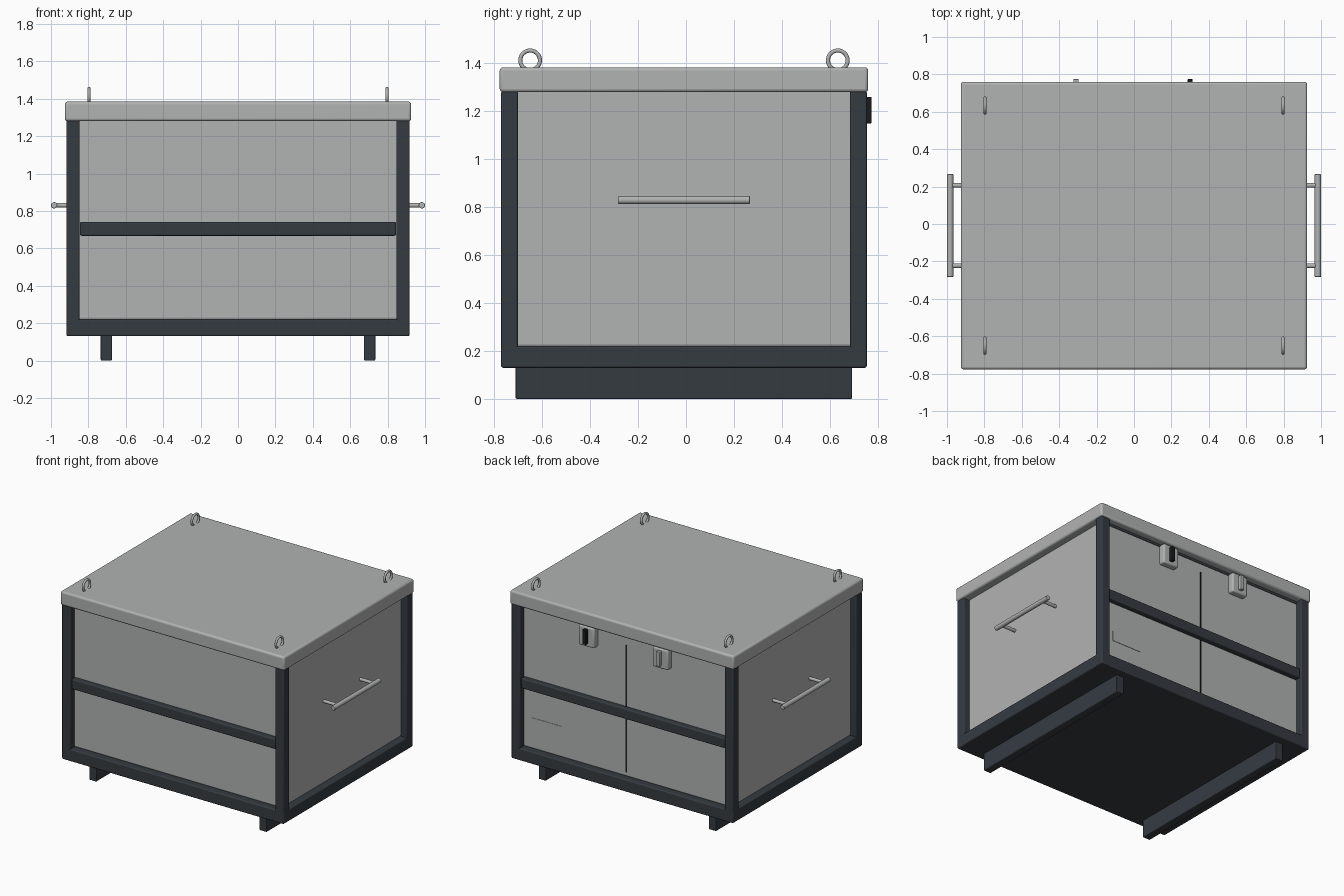
import bpy, bmesh, math
from mathutils import Matrix, Vector

cube = bpy.data.objects.get("Cube")
if cube:
    bpy.data.objects.remove(cube, do_unlink=True)


def material(name, rgb):
    m = bpy.data.materials.new(name)
    m.use_nodes = True
    m.diffuse_color = (*rgb, 1)
    m.node_tree.nodes["Principled BSDF"].inputs["Base Color"].default_value = (*rgb, 1)
    return m


GREY = material("light grey", (0.44, 0.45, 0.445))
DARK = material("dark slate", (0.035, 0.044, 0.053))
BLACK = material("black", (0.01, 0.011, 0.012))
CY = -0.0085  # depth centre of the crate


def finish(name, bm, mat, bevel=0):
    mesh = bpy.data.meshes.new(name)
    bm.to_mesh(mesh)
    bm.free()
    mesh.materials.append(mat)
    ob = bpy.data.objects.new(name, mesh)
    bpy.context.collection.objects.link(ob)
    if bevel:
        mod = ob.modifiers.new("rounded edges", 'BEVEL')
        mod.width, mod.segments = bevel, 3
    bpy.ops.object.select_all(action='DESELECT')
    ob.select_set(True)
    bpy.context.view_layer.objects.active = ob
    bpy.ops.object.shade_smooth_by_angle(angle=math.radians(35))
    return ob


def box(name, x, y, z, mat, bevel=0):
    """Box from (min, max) pairs on each axis."""
    lo, hi = Vector((x[0], y[0], z[0])), Vector((x[1], y[1], z[1]))
    bm = bmesh.new()
    bmesh.ops.create_cube(bm, size=1, matrix=Matrix.Translation((lo + hi) / 2)
                          @ Matrix.Diagonal((*(hi - lo), 1)))
    return finish(name, bm, mat, bevel)


def rod(name, a, b, radius, mat, bevel=0):
    a, b = Vector(a), Vector(b)
    bm = bmesh.new()
    turn = (b - a).to_track_quat('Z', 'Y').to_matrix().to_4x4()
    bmesh.ops.create_cone(bm, cap_ends=True, segments=24, radius1=radius, radius2=radius,
                          depth=(b - a).length, matrix=Matrix.Translation((a + b) / 2) @ turn)
    return finish(name, bm, mat, bevel)


def span(centre, half):
    return (centre - half, centre + half)


HX, HY, T = 0.917, 0.763, 0.07     # frame half sizes and tube width
BOT, TOP = 0.13, 1.285
BACK = CY + HY

# Panelled body, floor and lid
box("body_panels", span(0, HX - 0.05), span(CY, HY - 0.05), (0.215, 1.3), GREY, 0.015)
box("floor", span(0, HX - 0.02), span(CY, HY - 0.02), (BOT, 0.19), DARK)
box("lid", span(0, 0.926), span(CY, 0.769), (1.28, 1.384), GREY, 0.014)

# Frame: corner posts, base rails, middle bars, skids
for sx, side in ((-1, "right"), (1, "left")):
    for sy, end in ((-1, "front"), (1, "back")):
        box(f"post_{end}_{side}", span(sx * (HX - T / 2), T / 2),
            span(CY + sy * (HY - T / 2), T / 2), (BOT, TOP), DARK, 0.008)
    box(f"base_rail_{side}", span(sx * (HX - T / 2), T / 2), span(CY, HY),
        (BOT, 0.221), DARK, 0.008)
    box(f"skid_{side}", span(sx * 0.704, 0.03), span(CY, 0.702), (0, BOT + 0.005), DARK, 0.005)
for sy, end in ((-1, "front"), (1, "back")):
    box(f"base_rail_{end}", span(0, HX), span(CY + sy * (HY - T / 2), T / 2),
        (BOT, 0.221), DARK, 0.008)
    box(f"middle_bar_{end}", span(0, 0.845), span(CY + sy * (HY - 0.035), 0.025),
        (0.667, 0.742), DARK, 0.008)

# Side grab handles
for sx, side in ((-1, "right"), (1, "left")):
    x = sx * 0.983
    rod(f"handle_bar_{side}", (x, CY - 0.275, 0.83), (x, CY + 0.275, 0.83), 0.017, GREY, 0.004)
    for i, sy in enumerate((-1, 1)):
        y = CY + sy * 0.215
        rod(f"handle_stub_{side}_{i + 1}", (sx * 0.85, y, 0.83), (x, y, 0.83), 0.012, GREY)

# Lifting eyes: a circle swept around a ring
for sx in (-1, 1):
    for sy in (-1, 1):
        bm = bmesh.new()
        start = bmesh.ops.create_circle(bm, segments=12, radius=0.0085,
                                        matrix=Matrix.Translation((0, 0.041, 0))
                                        @ Matrix.Rotation(0, 4, 'X'))
        bmesh.ops.rotate(bm, verts=start["verts"], cent=(0, 0.041, 0),
                         matrix=Matrix.Rotation(0, 3, 'X'))
        bmesh.ops.spin(bm, geom=bm.verts[:] + bm.edges[:], cent=(0, 0, 0), axis=(1, 0, 0),
                       angle=math.tau, steps=36, use_merge=True)
        bmesh.ops.remove_doubles(bm, verts=bm.verts[:], dist=0.0005)
        bmesh.ops.recalc_face_normals(bm, faces=bm.faces[:])
        bmesh.ops.translate(bm, verts=bm.verts[:], vec=(sx * 0.797, CY + sy * 0.642, 1.413))
        finish("lifting_eye", bm, GREY)

# Back doors: centre seam, shadow gap under the lid, label plate
PANEL = BACK - 0.05
box("door_seam", span(0, 0.005), span(PANEL, 0.002), (0.25, 1.2), BLACK)
box("door_top_gap", span(0, 0.846), span(PANEL, 0.003), (1.262, 1.281), DARK)
box("label_plate", (0.54, 0.78), span(PANEL, 0.003), (0.375, 0.45), GREY)

# Back latches with a raised lever each
for x, mat, side in ((0.3, BLACK, "left"), (-0.31, GREY, "right")):
    box(f"latch_body_{side}", span(x, 0.065), (PANEL - 0.01, BACK - 0.004),
        (1.125, 1.275), GREY, 0.012)
    box(f"latch_lever_{side}", span(x, 0.014), (BACK - 0.03, 0.775), (1.15, 1.26), mat, 0.004)
